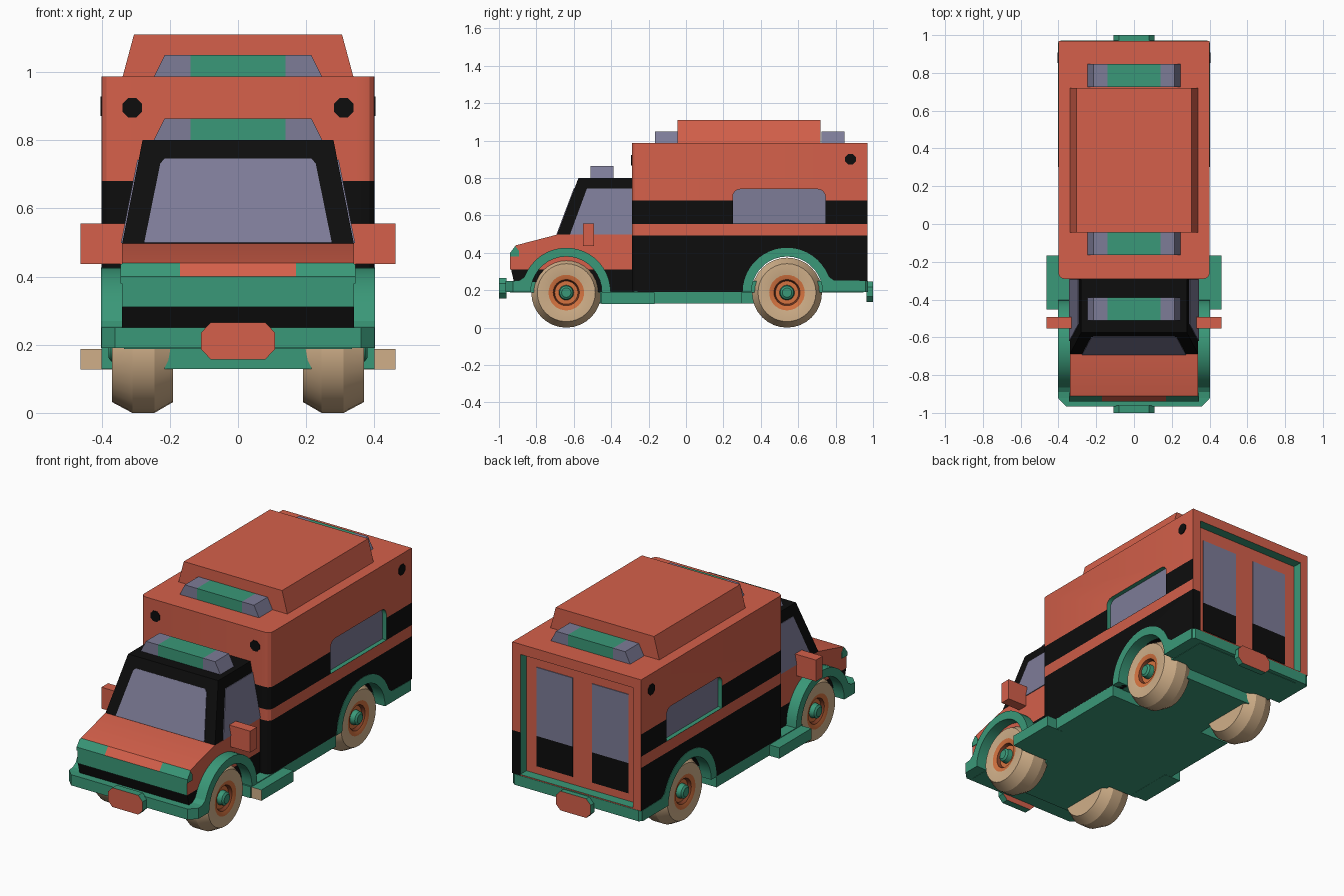
import bpy, bmesh, math
from mathutils import Vector

if "Cube" in bpy.data.objects:
    bpy.data.objects.remove(bpy.data.objects["Cube"])

COLOURS = {
    "red": (0.66, 0.117, 0.069), "black": (0.004, 0.004, 0.004),
    "green": (0.042, 0.314, 0.188), "grey": (0.205, 0.2, 0.31),
    "tan": (0.63, 0.43, 0.25), "orange": (0.66, 0.17, 0.05),
    "brown": (0.2, 0.045, 0.018),
}
MAT = {}
for n, c in COLOURS.items():
    MAT[n] = bpy.data.materials.new(n)
    MAT[n].diffuse_color = (*c, 1)


def finish(name, bm, mats):
    bmesh.ops.recalc_face_normals(bm, faces=bm.faces)
    me = bpy.data.meshes.new(name)
    bm.to_mesh(me)
    bm.free()
    for m in mats:
        me.materials.append(MAT[m])
    ob = bpy.data.objects.new(name, me)
    bpy.context.collection.objects.link(ob)
    return ob


def prism(name, pts, lo, hi, axis, mats, rule=None, cuts=(), shape=None):
    """Extrude a 2D outline along an axis; rule(centre, normal) picks the colour."""
    place = {"x": lambda a, b, t: (t, a, b), "y": lambda a, b, t: (a, t, b),
             "z": lambda a, b, t: (a, b, t)}[axis]
    bm = bmesh.new()
    ends = [[bm.verts.new(place(a, b, t)) for a, b in pts] for t in (lo, hi)]
    n = len(pts)
    bm.faces.new(ends[0])
    bm.faces.new(ends[1][::-1])
    for i in range(n):
        j = (i + 1) % n
        bm.faces.new((ends[0][i], ends[0][j], ends[1][j], ends[1][i]))
    bmesh.ops.recalc_face_normals(bm, faces=bm.faces)
    if shape:
        shape(bm)
    for co, no in cuts:
        bmesh.ops.bisect_plane(bm, geom=bm.verts[:] + bm.edges[:] + bm.faces[:],
                               plane_co=co, plane_no=no)
    bm.normal_update()
    if rule:
        for f in bm.faces:
            f.material_index = mats.index(rule(f.calc_center_median(), f.normal))
    return finish(name, bm, mats)


def box(name, x, y, z, mats, rule=None):
    return prism(name, [(x[0], y[0]), (x[1], y[0]), (x[1], y[1]), (x[0], y[1])],
                 z[0], z[1], "z", mats, rule)


def panel(name, pts, outward, mat, thick=0.004):
    """Thin flat plate lying on a surface."""
    bm = bmesh.new()
    f = bm.faces.new([bm.verts.new(p) for p in pts])
    f.normal_update()
    d = f.normal * thick * (1 if f.normal.dot(Vector(outward)) > 0 else -1)
    r = bmesh.ops.extrude_face_region(bm, geom=[f])
    for v in r["geom"]:
        if isinstance(v, bmesh.types.BMVert):
            v.co += d
    return finish(name, bm, [mat])


def arc(cy, cz, r, a0, a1, n=18):
    return [(cy + r * math.cos(math.radians(a0 + (a1 - a0) * i / n)),
             cz + r * math.sin(math.radians(a0 + (a1 - a0) * i / n))) for i in range(n + 1)]


FRONT, REAR, AXLE = -0.64, 0.54, 0.19
SIDES = (("right", 1), ("left", -1))

# Rear box body with stripes and wheel arch
body_mats = ["red", "black", "green", "grey"]


def body_rule(c, n):
    if n.y > 0.9 and c.y > 0.96:
        return "black" if c.x > 0.35 and c.z < 0.49 else "red"
    return "black" if c.z < 0.492 or 0.555 < c.z < 0.68 else "red"


def round_front(bm):
    es = [e for e in bm.edges if all(v.co.y < -0.28 for v in e.verts)
          and abs(e.verts[0].co.x - e.verts[1].co.x) < 0.01]
    bmesh.ops.bevel(bm, geom=es, offset=0.03, segments=3, profile=0.5, affect="EDGES")


outline = ([(-0.29, 0.19)] + arc(REAR, AXLE, 0.195, 180, 18)
           + [(0.97, 0.25), (0.97, 0.987), (-0.29, 0.987)])
body = prism("box_body", outline, -0.4, 0.4, "x", body_mats, body_rule,
             [((0, 0, z), (0, 0, 1)) for z in (0.492, 0.555, 0.68)]
             + [((0.35, 0, 0), (1, 0, 0))], round_front)

# Recesses for side windows and rear doors
win = [(0.25, 0.556), (0.745, 0.556)] + arc(0.705, 0.7, 0.04, 0, 90, 4) + arc(0.29, 0.7, 0.04, 90, 180, 4)
cutters = [prism("window_cutter", win, s * 0.375, s * 0.45, "x", body_mats,
                 lambda c, n: "grey" if abs(n.x) > 0.9 else "green") for _, s in SIDES]
cutters.append(box("door_cutter", (-0.35, 0.35), (0.915, 1.05), (0.256, 0.93), body_mats,
                   lambda c, n: "red" if abs(n.y) > 0.9 else "green"))
for c in cutters:
    c.hide_render = True
    m = body.modifiers.new("recess", "BOOLEAN")
    m.operation, m.solver, m.object = "DIFFERENCE", "EXACT", c
bpy.context.view_layer.update()
cut_mesh = bpy.data.meshes.new_from_object(
    body.evaluated_get(bpy.context.evaluated_depsgraph_get()))
body.modifiers.clear()
body.data = cut_mesh
for c in cutters:
    bpy.data.objects.remove(c)

# Rear door windows and lower panels
for side, s in SIDES:
    for part, z0, z1, col in (("window", 0.47, 0.855, "grey"), ("panel", 0.3, 0.47, "black")):
        panel(f"rear_door_{part}_{side}", [(s * x, 0.915, z) for x, z in
              ((0.06, z0), (0.285, z0), (0.285, z1), (0.06, z1))], (0, 1, 0), col)

# Marker dots
for side, s in SIDES:
    ring = arc(0, 0, 0.031, 22.5, 337.5, 7)
    panel(f"front_marker_{side}", [(s * 0.31 + a, -0.29, 0.895 + b) for a, b in ring], (0, -1, 0), "black")
    panel(f"side_marker_{side}", [(s * 0.4, 0.88 + a, 0.9 + b) for a, b in ring], (s, 0, 0), "black")

# Roof unit and light bars
prism("roof_unit", [(-0.34, 0.98), (0.34, 0.98), (0.305, 1.11), (-0.305, 1.11)],
      -0.045, 0.72, "y", ["red"])
for name, y, z in (("cab", -0.51, 0.8), ("front_roof", -0.165, 0.985), ("rear_roof", 0.725, 0.985)):
    prism(name + "_light_bar", [(-0.25, z - 0.005), (0.25, z - 0.005), (0.215, z + 0.064), (-0.215, z + 0.064)],
          y, y + 0.122, "y", ["grey", "green"],
          lambda c, n: "green" if abs(c.x) < 0.139 else "grey",
          [((x, 0, 0), (1, 0, 0)) for x in (-0.14, 0.14)])


# Cab tapering to the roof
def taper(bm):
    for v in bm.verts:
        if v.co.z > 0.7:
            v.co.x *= 0.28 / 0.34


prism("cab", [(-0.69, 0.495), (-0.575, 0.8), (-0.28, 0.8), (-0.28, 0.495)],
      -0.34, 0.34, "x", ["black"], shape=taper)


def cab_y(z):
    return -0.69 + (z - 0.495) / 0.305 * 0.115


def cab_x(z):
    return 0.34 - (z - 0.495) / 0.305 * 0.06


shield = [(0.275, 0.498), (0.228, 0.73), (0.215, 0.745)]
panel("windscreen", [(x, cab_y(z), z) for x, z in shield + [(-x, z) for x, z in shield[::-1]]],
      (0, -1, 0.3), "grey")
for side, s in SIDES:
    panel(f"cab_window_{side}", [(s * cab_x(z), y, z) for y, z in
          ((-0.62, 0.498), (-0.53, 0.742), (-0.29, 0.742), (-0.29, 0.498))], (s, 0, 0.2), "grey")
    box(f"mirror_{side}", sorted((s * 0.33, s * 0.462)), (-0.552, -0.493), (0.436, 0.556), ["red"])


# Bonnet with green grille
def bonnet_rule(c, n):
    if n.y < -0.9 or (n.y < -0.6 and abs(c.x) > 0.17):
        return "green"
    return "red"


prism("bonnet", [(-0.94, 0.31), (-0.94, 0.4), (-0.91, 0.44), (-0.69, 0.497), (-0.28, 0.497), (-0.28, 0.31)],
      -0.34, 0.34, "x", ["red", "green"], bonnet_rule,
      [((x, 0, 0), (1, 0, 0)) for x in (-0.17, 0.17)])
for side, s in SIDES:
    panel(f"headlight_side_{side}", [(s * 0.34, y, z) for y, z in
          ((-0.94, 0.38), (-0.94, 0.4), (-0.913, 0.436), (-0.893, 0.41), (-0.893, 0.38))],
          (s, 0, 0), "green")
prism("lower_nose", [(-0.92, 0.245), (-0.935, 0.31), (-0.28, 0.31), (-0.28, 0.19), (-0.5, 0.19), (-0.5, 0.245)],
      -0.34, 0.34, "x", ["black"])

# Chassis and bumpers
box("floor_pan", (-0.335, 0.335), (-0.94, 0.95), (0.188, 0.249), ["green"])
box("lower_floor", (-0.4, 0.4), (-0.46, 0.3), (0.128, 0.192), ["green"])
box("centre_floor", (-0.215, 0.215), (-0.8, 0.7), (0.128, 0.2), ["green"])
for name, y0, y1, c in (("front", -0.87, -0.965, -0.04), ("rear", 0.76, 0.972, 0.015)):
    half = [(0.401, y0), (0.401, y1 - c), (0.401 - abs(c), y1)]
    prism(name + "_bumper", half + [(-x, y) for x, y in half[::-1]], 0.19, 0.25, "z", ["green"])
for name, y0, y1, z in (("front", -1.0, -0.96, 0.211), ("rear", 0.965, 1.0, 0.192)):
    q = [(0.108, -0.025), (0.108, 0.025), (0.08, 0.054), (-0.08, 0.054),
         (-0.108, 0.025), (-0.108, -0.025), (-0.08, -0.054), (0.08, -0.054)]
    prism(name + "_bumper_plate", [(a, z + b) for a, b in q], y0, y1, "y", ["green", "red"],
          lambda c, n: "red" if abs(n.y) > 0.9 else "green")

# Wheel arches, steps and wheels
tyre = [(0.19, 0.155, "tan"), (0.245, 0.187, "tan"), (0.31, 0.187, "tan"), (0.37, 0.155, "tan"),
        (0.37, 0.095, "tan"), (0.362, 0.07, "orange"), (0.345, 0.062, "brown"),
        (0.345, 0.04, "orange"), (0.372, 0.036, "green"), (0.38, 0.025, "green")]
wheel_mats = ["tan", "orange", "brown", "green"]


def wheel(name, s, cy, n=32):
    bm = bmesh.new()
    rings = [[bm.verts.new((s * x, cy + r * math.cos(2 * math.pi * i / n),
                            0.187 + r * math.sin(2 * math.pi * i / n))) for i in range(n)]
             for x, r, _ in tyre]
    for k in range(1, len(rings)):
        for i in range(n):
            j = (i + 1) % n
            f = bm.faces.new((rings[k - 1][i], rings[k - 1][j], rings[k][j], rings[k][i]))
            f.material_index = wheel_mats.index(tyre[k][2])
    bm.faces.new(rings[0])
    bm.faces.new(rings[-1]).material_index = wheel_mats.index("green")
    finish(name, bm, wheel_mats)


for side, s in SIDES:
    for name, cy, d, reach in (("front", FRONT, 1, 0.28), ("rear", REAR, -1, 0.42)):
        # outline is drawn for the front and flipped for the rear
        prof = ([(-reach, 0.19), (-0.19, 0.19)] + arc(0, AXLE, 0.19, 180, 0)
                + arc(0, AXLE, 0.237, 0, 150) + [(-0.225, 0.27), (-0.25, 0.253), (-reach, 0.25)])
        prism(f"{name}_wheel_arch_{side}", [(cy + d * a, b) for a, b in prof],
              s * 0.335, s * 0.402, "x", ["green"])
        wheel(f"{name}_wheel_{side}", s, cy)
    box(f"side_step_{side}", sorted((s * 0.36, s * 0.462)), (-0.452, -0.168), (0.127, 0.188),
        ["green", "tan"], lambda c, n: "tan" if n.y < -0.9 else "green")

# Smooth only the gentle curves
for ob in bpy.context.scene.objects:
    ob.select_set(True)
bpy.context.view_layer.objects.active = body
bpy.ops.object.shade_smooth_by_angle(angle=math.radians(24))

for m in bpy.data.materials:
    if m.users and not m.is_grease_pencil:
        m.use_nodes = True
        m.node_tree.nodes["Principled BSDF"].inputs["Base Color"].default_value = m.diffuse_color
